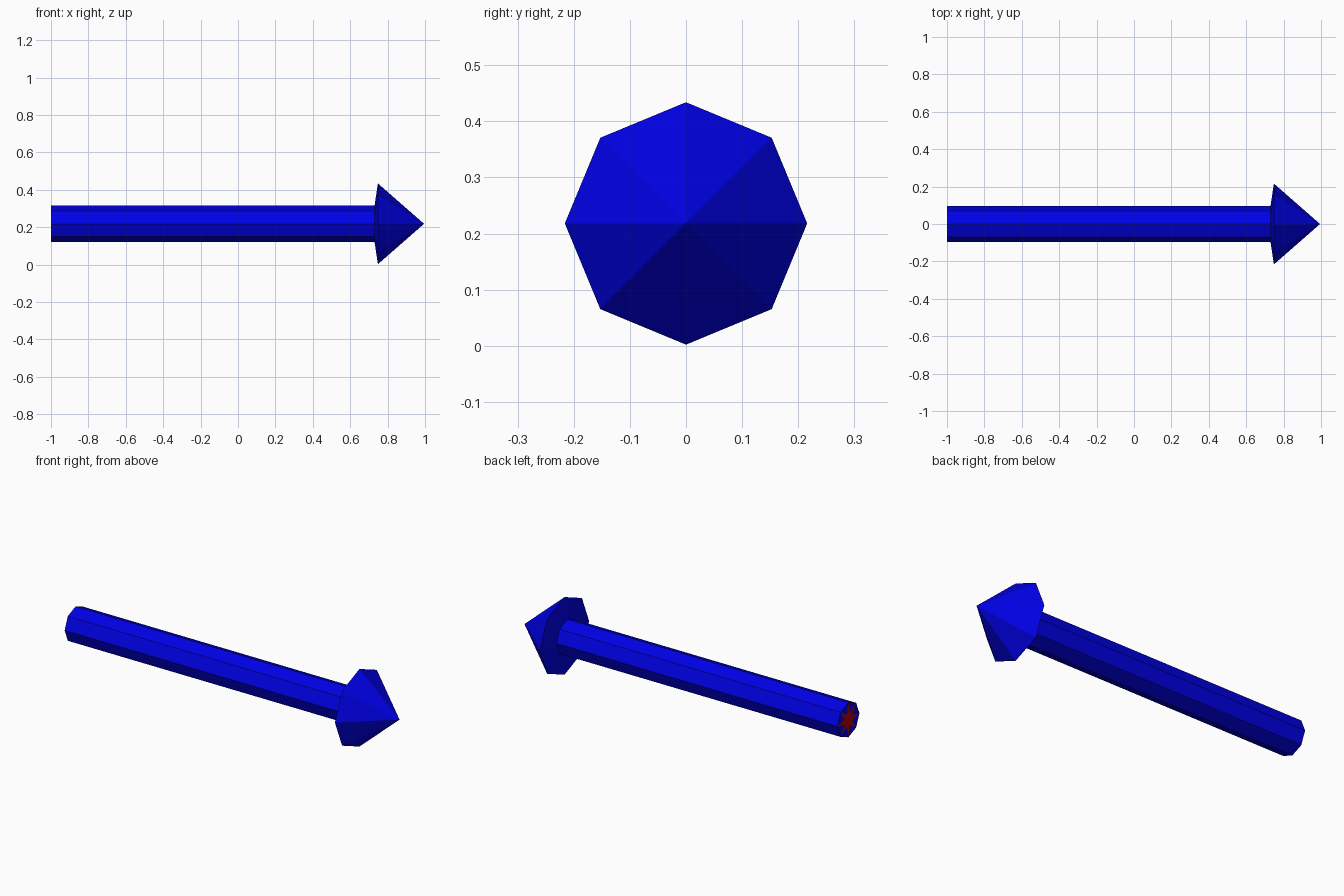
import bpy, bmesh
from math import cos, sin, pi

if "Cube" in bpy.data.objects:
    bpy.data.objects.remove(bpy.data.objects["Cube"])

SIDES, ZC = 8, 0.218
R_SHAFT, R_HEAD = 0.097, 0.216


def material(name, rgb):
    m = bpy.data.materials.new(name)
    m.diffuse_color = (*rgb, 1)
    m.use_nodes = True
    m.node_tree.nodes["Principled BSDF"].inputs["Base Color"].default_value = m.diffuse_color
    return m


blue = material("blue", (0.0, 0.0, 0.8))
red = material("red", (0.5, 0.0, 0.0))


def new_object(name, bm, mats):
    bmesh.ops.recalc_face_normals(bm, faces=bm.faces)
    me = bpy.data.meshes.new(name)
    bm.to_mesh(me)
    bm.free()
    for m in mats:
        me.materials.append(m)
    ob = bpy.data.objects.new(name, me)
    bpy.context.collection.objects.link(ob)
    return ob


def point(bm, x, r, a):
    return bm.verts.new((x, r * cos(a), ZC + r * sin(a)))


def lathe(name, profile):
    """Revolve (x, radius) points around the arrow's axis."""
    bm = bmesh.new()
    rings = [[point(bm, x, r, 2 * pi * i / SIDES) for i in range(SIDES)]
             for x, r in profile]
    for a, b in zip(rings, rings[1:]):
        for i in range(SIDES):
            j = (i + 1) % SIDES
            bm.faces.new((a[i], a[j], b[j], b[i]))
    bmesh.ops.remove_doubles(bm, verts=bm.verts, dist=1e-5)
    return new_object(name, bm, [blue])


# Octagonal shaft and head with a slightly swept back face
lathe("shaft", [(-1.0, R_SHAFT), (0.73, R_SHAFT)])
lathe("arrow_head", [(0.73, R_SHAFT), (0.748, R_HEAD), (0.995, 0.0)])

# Flat tail cap: red star inside the blue octagon
bm = bmesh.new()
centre = bm.verts.new((-1.0, 0, ZC))
tips = [point(bm, -1.0, R_SHAFT, 2 * pi * i / SIDES) for i in range(SIDES)]
dips = [point(bm, -1.0, 0.035, 2 * pi * (i + 0.5) / SIDES) for i in range(SIDES)]
for i in range(SIDES):
    bm.faces.new((centre, dips[i], tips[i], dips[i - 1])).material_index = 1
    bm.faces.new((tips[i], dips[i], tips[(i + 1) % SIDES]))
cap = new_object("tail_cap", bm, [blue, red])
# The cap faces away from the head
if cap.data.polygons[0].normal.x > 0:
    cap.data.flip_normals()
